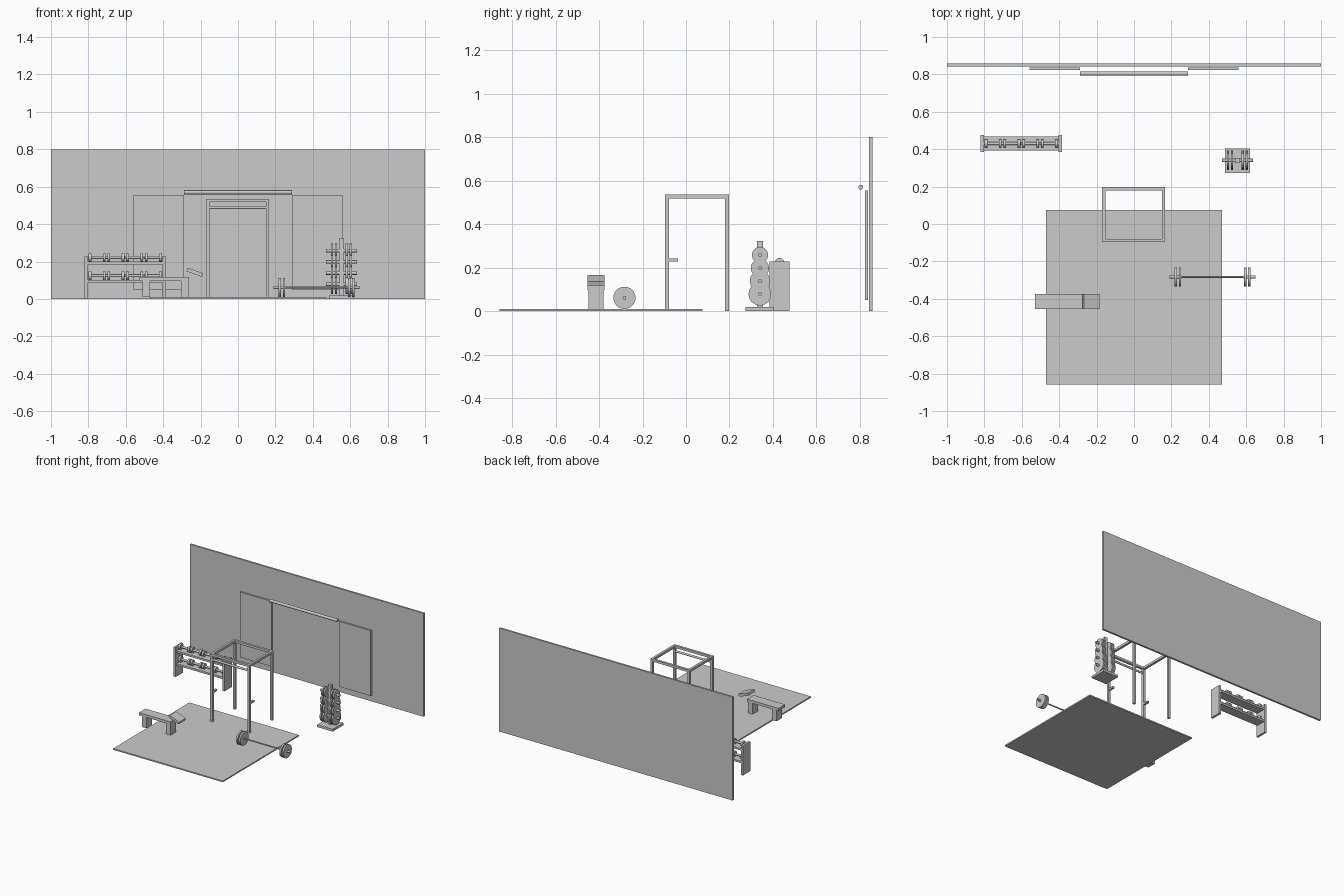
import bpy, math
from mathutils import Vector

if "Cube" in bpy.data.objects:
    bpy.data.objects.remove(bpy.data.objects["Cube"])


def box(name, x, y, z, tilt=0.0):
    """Box from (min, max) ranges, optionally tilted about the y axis."""
    bpy.ops.mesh.primitive_cube_add(size=1, location=[(r[0] + r[1]) / 2 for r in (x, y, z)])
    ob = bpy.context.object
    ob.name = name
    ob.scale = [r[1] - r[0] for r in (x, y, z)]
    ob.rotation_euler.y = tilt
    return ob


def rod(name, cx, y, z, radius, length, sides=32):
    """Smooth cylinder lying along x."""
    bpy.ops.mesh.primitive_cylinder_add(vertices=sides, radius=radius, depth=length,
                                        location=(cx, y, z), rotation=(0, math.pi / 2, 0))
    ob = bpy.context.object
    ob.name = name
    bpy.ops.object.shade_smooth_by_angle(angle=math.radians(35))
    return ob


# Wall, mirrors, light tube and floor mat
box("back_wall", (-1, 1), (0.842, 0.857), (0, 0.8))
for s, side in ((-1, "left"), (1, "right")):
    box(f"{side}_mirror", sorted((s * 0.29, s * 0.56)), (0.824, 0.837), (0.05, 0.555))
rod("light_tube", 0, 0.804, 0.57, 0.011, 0.58, 16)
box("floor_mat", (-0.47, 0.47), (-0.857, 0.075), (0, 0.01))

# Power rack: posts, top frame, hooks, pull-up bar
T, X0, X1, Y0, Y1, H = 0.018, -0.17, 0.167, -0.097, 0.198, 0.535
for x, side in ((X0, "left"), (X1 - T, "right")):
    for y, end in ((Y0, "front"), (Y1 - T, "back")):
        box(f"rack_post_{end}_{side}", (x, x + T), (y, y + T), (0, H))
    box(f"rack_top_beam_{side}", (x, x + T), (Y0 + T, Y1 - T), (H - T, H))
    box(f"rack_hook_{side}", (x + 0.001, x + T - 0.001), (Y0 + T, -0.037), (0.227, 0.241))
for y, end in ((Y0, "front"), (Y1 - T, "back")):
    box(f"rack_top_beam_{end}", (X0 + T, X1 - T), (y, y + T), (H - T, H))
rod("pull_up_bar", (X0 + X1) / 2, Y0 + T / 2, 0.488, 0.008, X1 - X0 - 2 * T, 16)

# Bench with tilted head pad
box("bench_seat", (-0.53, -0.262), (-0.454, -0.374), (0.097, 0.118))
for x in (-0.51, -0.305):
    box("bench_leg", (x, x + 0.04), (-0.448, -0.38), (0.01, 0.097))
box("bench_head_pad", (-0.274, -0.186), (-0.454, -0.374), (0.132, 0.152), math.radians(20))

# Barbell with two plates at each end
BX, BY, BZ = 0.42, -0.283, 0.061
rod("barbell_shaft", BX, BY, BZ, 0.005, 0.40, 16)
for s in (-1, 1):
    rod("barbell_sleeve", BX + s * 0.198, BY, BZ, 0.008, 0.065, 16)
    for off in (0.174, 0.197):
        rod("barbell_plate", BX + s * off, BY, BZ, 0.051, 0.013)

# Dumbbell rack: end panels, shelves and two rows of dumbbells
RX, RY = -0.603, 0.43
for x in (-0.82, -0.403):
    box("dumbbell_rack_end", (x, x + 0.017), (0.385, 0.475), (0, 0.228))
for z in (0.10, 0.198):
    box("dumbbell_shelf", (-0.803, -0.403), (0.393, 0.468), (z - 0.013, z + 0.002))
    for i in range(4):
        cx, cz = RX + (i - 1.5) * 0.1, z + 0.024
        rod("dumbbell_handle", cx, RY, cz, 0.008, 0.098, 16)
        for s in (-1, 1):
            rod("dumbbell_head", cx + s * 0.038, RY, cz, 0.022, 0.015, 24)

# Plate tree: base, post, pegs and plates shrinking upward
PX, PY = 0.553, 0.34
box("plate_tree_base", (0.486, 0.62), (0.274, 0.404), (0, 0.018))
box("plate_tree_post", (PX - 0.013, PX + 0.013), (PY - 0.013, PY + 0.013), (0.018, 0.322))
for i in range(4):
    z = 0.078 + i * 0.06
    rod("plate_tree_peg", PX, PY, z, 0.009, 0.167, 16)
    for s in (-1, 1):
        for off in (0.029, 0.050):
            rod("stored_plate", PX + s * off, PY, z, 0.052 - i * 0.005, 0.012)
